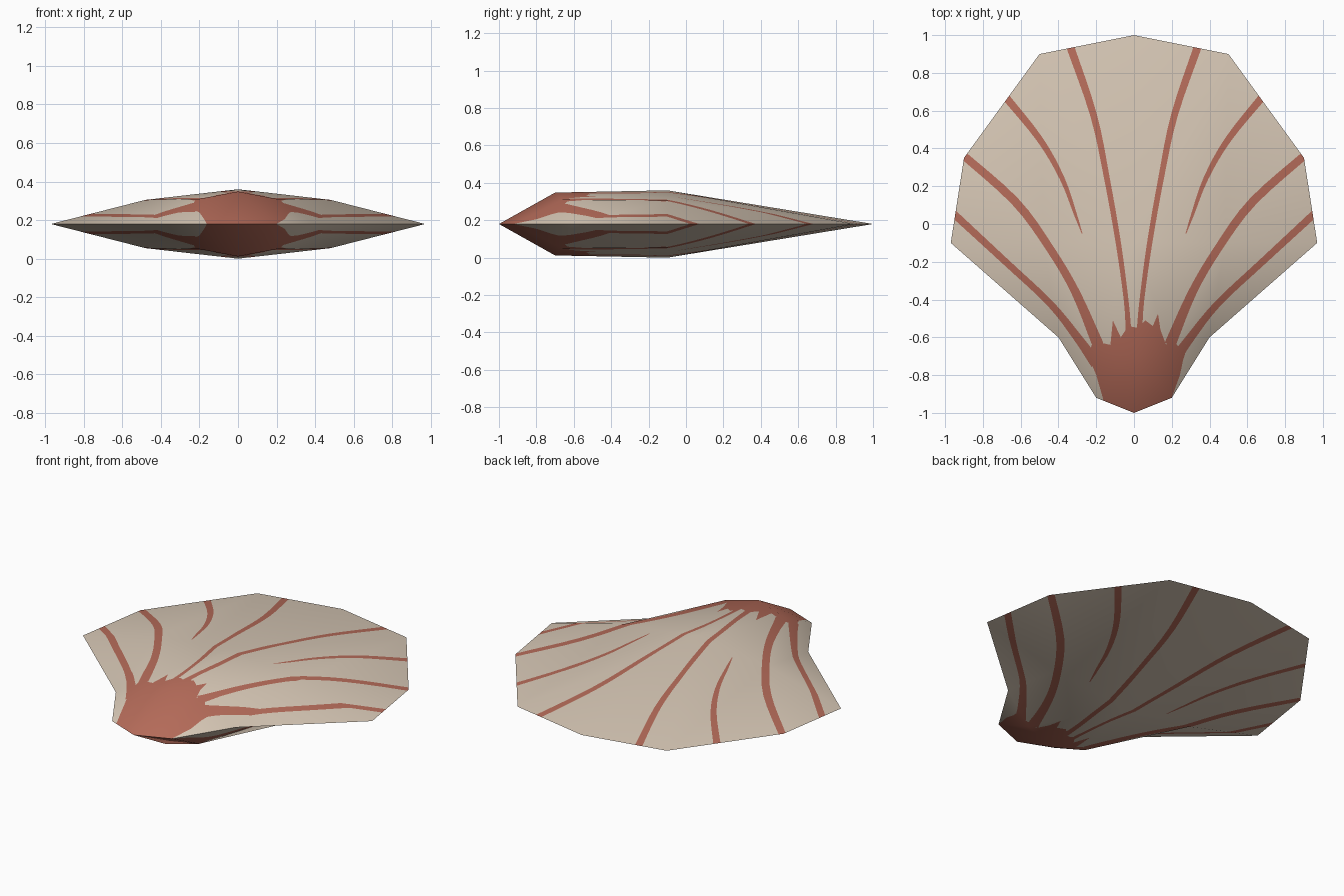
import bpy
from mathutils import Vector, Matrix
from mathutils.geometry import delaunay_2d_cdt
from mathutils.interpolate import poly_3d_calc

if "Cube" in bpy.data.objects:
    bpy.data.objects.remove(bpy.data.objects["Cube"])

MID = 0.18  # height of the rim where both valves meet


def material(name, rgb):
    m = bpy.data.materials.new(name)
    m.diffuse_color = (*rgb, 1)
    m.use_nodes = True
    m.node_tree.nodes["Principled BSDF"].inputs["Base Color"].default_value = m.diffuse_color
    return m


mats = [material("cream shell", (0.68, 0.575, 0.465)),
        material("terracotta markings", (0.46, 0.147, 0.10))]

# Right half of the coarse valve: x, y, height above the rim
half = [(0, -1, 0), (.2, -.92, 0), (.4, -.6, 0),
        (0, -.7, .168), (.2, -.66, .13),
        (0, -.1, .18), (.48, -.1, .125), (.97, -.1, 0),
        (0, 1, 0), (.5, .9, 0), (.9, .35, 0)]
half_tris = [(3, 0, 1), (3, 1, 4), (4, 1, 2), (3, 4, 5), (5, 4, 6), (4, 2, 6),
             (2, 7, 6), (5, 6, 9), (5, 9, 8), (6, 7, 10), (6, 10, 9)]
base = [Vector(p) for p in half]
mirror = {}
for i, p in enumerate(half):
    if p[0] == 0:
        mirror[i] = i
    else:
        mirror[i] = len(base)
        base.append(Vector((-p[0], p[1], p[2])))
tris = half_tris + [tuple(mirror[i] for i in reversed(t)) for t in half_tris]

# Smooth normals of the coarse valve
normals = [Vector() for _ in base]
for t in tris:
    a, b, c = (base[i] for i in t)
    n = (b - a).cross(c - a)
    if n.z < 0:
        n = -n
    n.normalize()
    for k, i in enumerate(t):
        u = base[t[k - 1]] - base[i]
        v = base[t[(k + 1) % 3]] - base[i]
        normals[i] += n * u.angle(v)
for n in normals:
    n.normalize()


def stripe(points):
    """Tapered ribbon outline through (x, y, width) points, running past the rim."""
    p = [Vector(q) for q in points]
    p[0] += (p[0] - p[1]).normalized() * 0.06
    p = [2 * p[0] - p[1]] + p + [2 * p[-1] - p[-2]]
    path = []
    for i in range(1, len(p) - 2):  # Catmull-Rom smoothing
        for s in range(4):
            t = s / 4
            path.append(0.5 * (2 * p[i] + (p[i + 1] - p[i - 1]) * t
                        + (2 * p[i - 1] - 5 * p[i] + 4 * p[i + 1] - p[i + 2]) * t * t
                        + (3 * p[i] - p[i - 1] - 3 * p[i + 1] + p[i + 2]) * t ** 3))
    path.append(p[-2])
    left, right = [], []
    for i, q in enumerate(path):
        d = (path[min(i + 1, len(path) - 1)] - path[max(i - 1, 0)]).xy.normalized()
        side = Vector((-d.y, d.x)) * q.z / 2
        left.append(q.xy + side)
        right.append(q.xy - side)
    return left + right[::-1]


# Painted regions: four ribs per side and the ragged patch at the hinge
ribs = [
    [(.335, .93, .042), (.215, .58, .036), (.143, .24, .03), (.083, -.1, .028), (.042, -.4, .025), (.028, -.58, .03)],
    [(.67, .66, .04), (.5, .45, .034), (.38, .24, .026), (.31, .05, .016), (.275, -.05, .004)],
    [(.895, .355, .042), (.63, .12, .045), (.445, -.13, .042), (.31, -.36, .045), (.19, -.64, .06)],
    [(.945, .045, .04), (.68, -.2, .036), (.445, -.42, .036), (.3, -.6, .045), (.2, -.74, .06)],
]
regions = []
for r in ribs:
    regions.append(stripe(r))
    regions.append(stripe([(-x, y, w) for x, y, w in r]))
regions.append([Vector(q) for q in [
    (0, -1.1), (.19, -1), (.203, -.91), (.243, -.8), (.26, -.72), (.285, -.64), (.235, -.65),
    (.2, -.6), (.17, -.64), (.14, -.56), (.127, -.475), (.1, -.54), (.06, -.51),
    (.02, -.55), (-.03, -.54), (-.07, -.6), (-.112, -.51), (-.125, -.64),
    (-.17, -.63), (-.21, -.61), (-.245, -.69), (-.2, -.8), (-.165, -.92), (-.16, -1)]])


def ccw(ids, pts):
    area = sum(pts[ids[i - 1]].cross(pts[ids[i]]) for i in range(len(ids)))
    return list(ids) if area > 0 else list(ids)[::-1]


# Cut the painted outlines into the coarse triangles
pts = [b.xy for b in base]
faces = [ccw(t, pts) for t in tris]
for reg in regions:
    start = len(pts)
    pts += reg
    faces.append(ccw(range(start, len(pts)), pts))
v2, _, f2, _, _, owner = delaunay_2d_cdt(pts, [], faces, 1, 1e-5, True)


def build_valve(name, sign):
    verts, norms, index, polys, mat_ids = [], [], {}, [], []
    for f, ids in zip(f2, owner):
        shell = [i for i in ids if i < len(tris)]
        if not shell:
            continue  # outside the rim
        t = faces[shell[0]]
        flat = [base[i].xy.to_3d() for i in t]
        poly = []
        for vi in f:
            if vi not in index:
                w = poly_3d_calc(flat, v2[vi].to_3d())
                z = sum(base[i].z * k for i, k in zip(t, w))
                n = sum((normals[i] * k for i, k in zip(t, w)), Vector())
                index[vi] = len(verts)
                verts.append((v2[vi].x, v2[vi].y, MID + sign * z))
                norms.append(Vector((n.x, n.y, sign * n.z)).normalized())
            poly.append(index[vi])
        a, b, c = (Vector(verts[i]) for i in poly[:3])
        if (b - a).cross(c - a).z * sign < 0:
            poly.reverse()
        polys.append(poly)
        mat_ids.append(1 if any(i >= len(tris) for i in ids) else 0)
    me = bpy.data.meshes.new(name)
    me.from_pydata(verts, [], polys)
    for m in mats:
        me.materials.append(m)
    me.polygons.foreach_set("material_index", mat_ids)
    me.polygons.foreach_set("use_smooth", [True] * len(polys))
    me.update()
    me.normals_split_custom_set_from_vertices(norms)
    ob = bpy.data.objects.new(name, me)
    bpy.context.collection.objects.link(ob)


build_valve("upper_valve", 1)
build_valve("lower_valve", -1)
